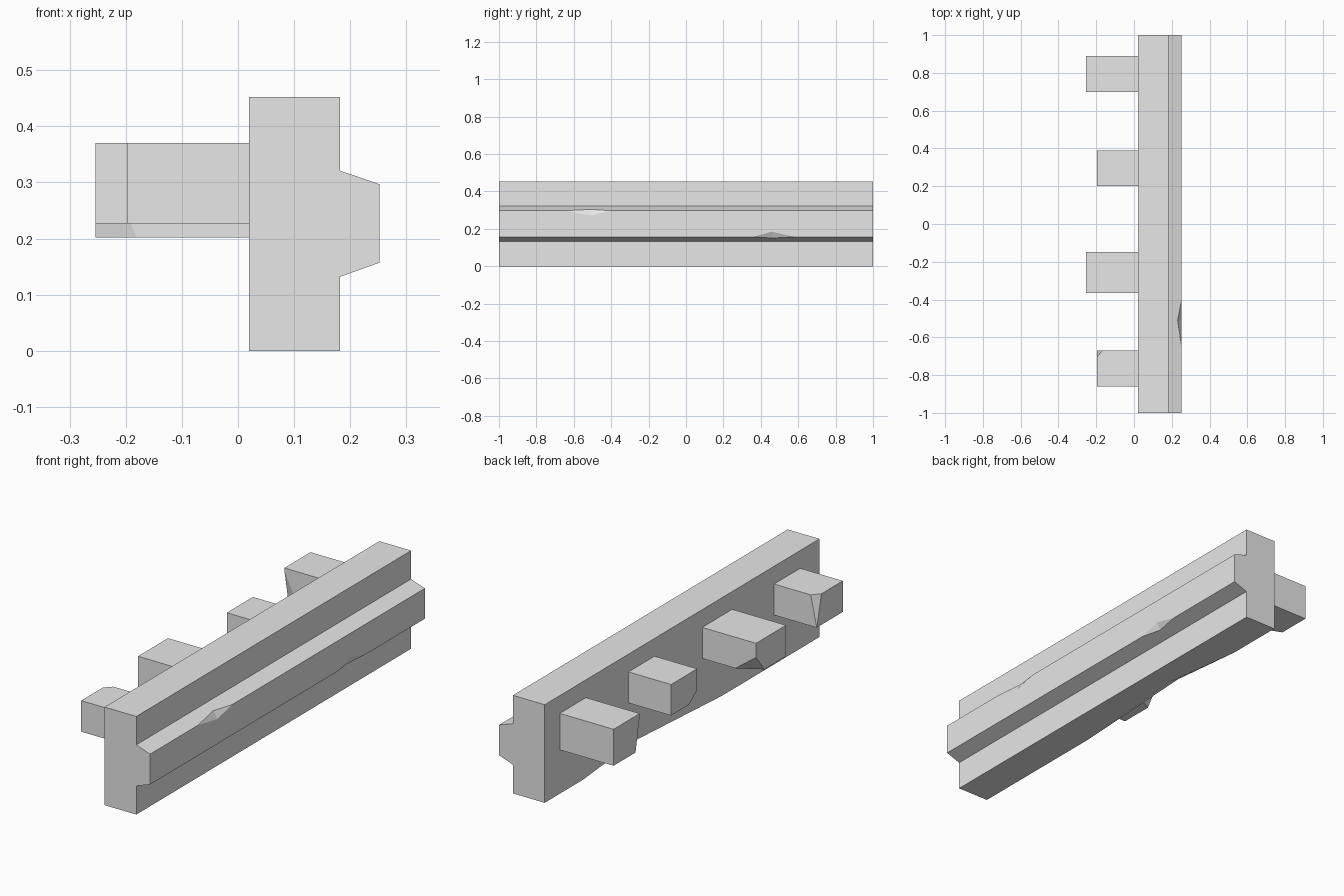
import bpy
import bmesh
from mathutils import Vector

cube = bpy.data.objects.get("Cube")
if cube:
    bpy.data.objects.remove(cube, do_unlink=True)

# Single stone colour
stone = bpy.data.materials.new("grey_stone")
stone.use_nodes = True
stone.diffuse_color = (0.8, 0.8, 0.8, 1)
stone.node_tree.nodes["Principled BSDF"].inputs["Base Color"].default_value = (0.8, 0.8, 0.8, 1)


def make_object(name, bm):
    bmesh.ops.recalc_face_normals(bm, faces=bm.faces)
    mesh = bpy.data.meshes.new(name)
    bm.to_mesh(mesh)
    bm.free()
    mesh.materials.append(stone)
    obj = bpy.data.objects.new(name, mesh)
    bpy.context.collection.objects.link(obj)
    return obj


def extruded_profile(name, profile, y0, y1):
    """Sweep an x-z outline along y."""
    bm = bmesh.new()
    face = bm.faces.new([bm.verts.new((x, y0, z)) for x, z in profile])
    swept = bmesh.ops.extrude_face_region(bm, geom=[face])["geom"]
    verts = [g for g in swept if isinstance(g, bmesh.types.BMVert)]
    bmesh.ops.translate(bm, verts=verts, vec=(0, y1 - y0, 0))
    if face.is_valid and len(bm.faces) == len(profile) + 1:
        bm.faces.new([v for v in face.verts])
    return make_object(name, bm)


def chip_edge(obj, start, end, c, d):
    """Knock a shallow two-facet chip out of a long edge."""
    a, b, c, d = (Vector(p) for p in (start, end, c, d))
    reach = (c - d) * 0.5
    outside = (a + b) / 2 + ((a + b) - (c + d)) * 0.5
    outside.y = c.y
    bm = bmesh.new()
    for p in (a, b, c + reach, d - reach, outside):
        bm.verts.new(p)
    bmesh.ops.convex_hull(bm, input=bm.verts)
    cutter = make_object("chip_cutter", bm)
    cutter.hide_render = True
    mod = obj.modifiers.new("chip", "BOOLEAN")
    mod.operation = "DIFFERENCE"
    mod.solver = "EXACT"
    mod.object = cutter
    bpy.context.view_layer.objects.active = obj
    bpy.ops.object.modifier_apply(modifier=mod.name)
    bpy.data.objects.remove(cutter, do_unlink=True)


def chipped_peg(name, x, y0, y1, z0, chip):
    """Square peg with one corner sliced off by the plane through three points."""
    low, high = Vector((x, y0, z0)), Vector((0.05, y1, 0.37))
    centre, size = (low + high) / 2, high - low
    bm = bmesh.new()
    bmesh.ops.create_cube(bm, size=1)
    for v in bm.verts:
        v.co = centre + v.co * size
    p, q, r = (Vector(c) for c in chip)
    normal = (q - p).cross(r - p).normalized()
    if normal.dot(centre - p) > 0:
        normal.negate()
    cut = bmesh.ops.bisect_plane(bm, geom=bm.verts[:] + bm.edges[:] + bm.faces[:],
                                 plane_co=p, plane_no=normal, clear_outer=True)
    edges = [g for g in cut["geom_cut"] if isinstance(g, bmesh.types.BMEdge)]
    bmesh.ops.holes_fill(bm, edges=edges)
    return make_object(name, bm)


# Long beam with a tapered ridge along its outer side
beam = extruded_profile("ridged_beam", [
    (0.02, 0), (0.182, 0), (0.182, 0.132), (0.252, 0.157),
    (0.252, 0.297), (0.182, 0.321), (0.182, 0.452), (0.02, 0.452)], -1, 1)

# Chips: beam underside, ridge top edge, ridge lower edge
chip_edge(beam, (0.02, 0.72, 0), (0.02, -0.29, 0), (0.02, 0.33, 0.035), (0.073, 0.33, 0))
chip_edge(beam, (0.252, -0.65, 0.297), (0.252, -0.4, 0.297),
          (0.252, -0.51, 0.272), (0.231, -0.51, 0.3042))
chip_edge(beam, (0.252, 0.36, 0.157), (0.252, 0.58, 0.157),
          (0.252, 0.46, 0.185), (0.235, 0.46, 0.1509))

# Pegs along the inner side, alternating long and short
chipped_peg("rear_long_peg", -0.254, 0.7, 0.89, 0.202,
            [(-0.254, 0.7, 0.36), (-0.254, 0.73, 0.202), (-0.18, 0.7, 0.202)])
chipped_peg("rear_short_peg", -0.197, 0.2, 0.39, 0.227,
            [(-0.197, 0.2, 0.273), (-0.197, 0.26, 0.227), (-0.115, 0.2, 0.227)])
chipped_peg("front_long_peg", -0.254, -0.365, -0.147, 0.227,
            [(-0.254, -0.147, 0.305), (-0.254, -0.207, 0.227), (-0.149, -0.147, 0.227)])
chipped_peg("front_short_peg", -0.197, -0.86, -0.67, 0.227,
            [(-0.167, -0.67, 0.37), (-0.197, -0.705, 0.37), (-0.197, -0.67, 0.227)])
